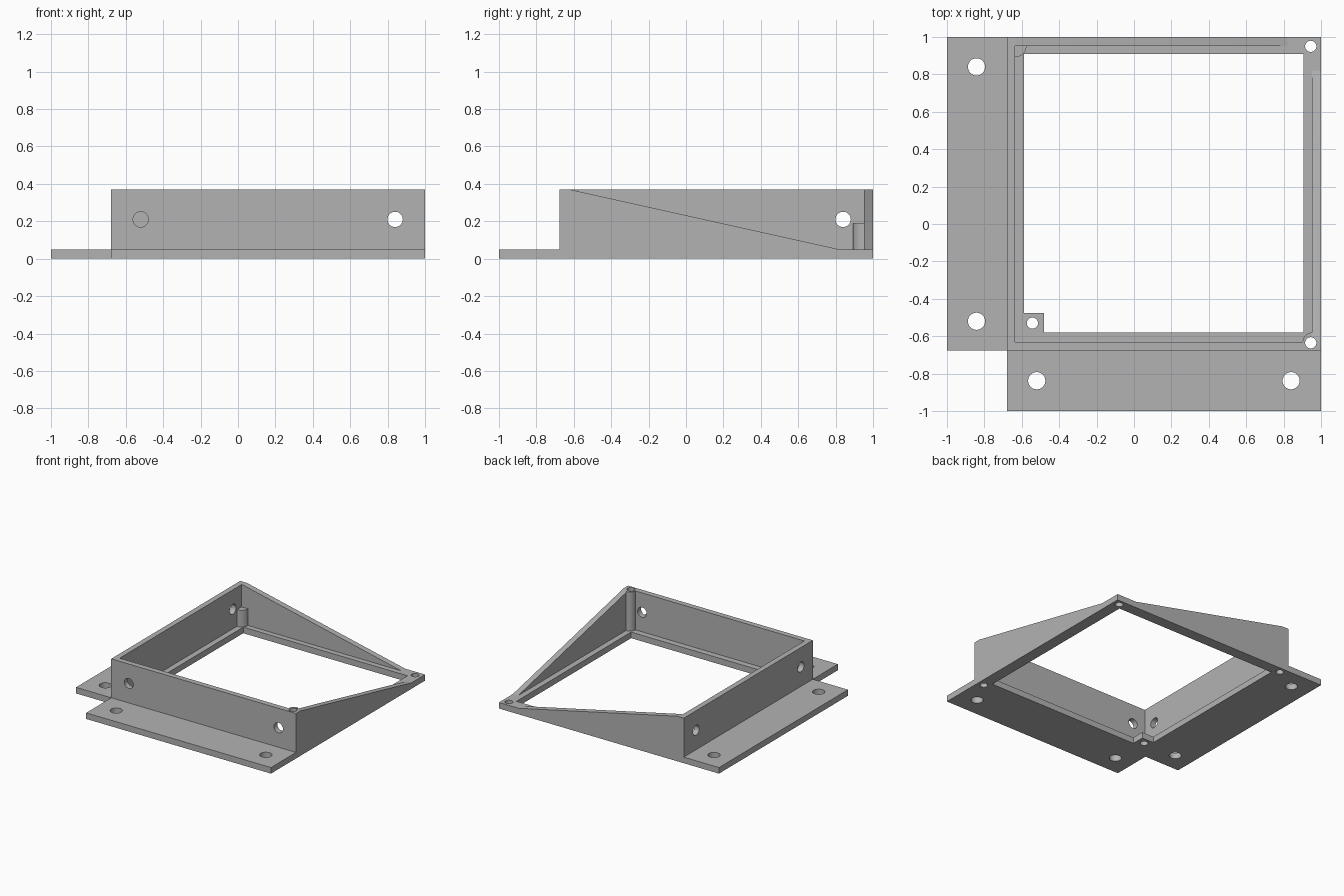
import bpy
import bmesh
import math
from mathutils import Vector

if "Cube" in bpy.data.objects:
    bpy.data.objects.remove(bpy.data.objects["Cube"], do_unlink=True)

# One plain grey for the whole bracket
grey = bpy.data.materials.new("plain grey")
grey.use_nodes = True
grey.diffuse_color = (0.45, 0.45, 0.45, 1)
grey.node_tree.nodes["Principled BSDF"].inputs["Base Color"].default_value = grey.diffuse_color

# Main dimensions
BASE, TOP, POST_TOP = 0.05, 0.37, 0.187
LEFT, FRONT, EDGE = -0.68, -0.675, 1.0
IN_LEFT, IN_FRONT, IN_EDGE = -0.635, -0.63, 0.952

# Maps (u, v, depth) to world for each extrusion direction
PLACE = {
    "x": lambda u, v, d: Vector((d, u, v)),
    "y": lambda u, v, d: Vector((u, d, v)),
    "z": lambda u, v, d: Vector((u, v, d)),
}


def add_prism(bm, profile, axis, start, end):
    place = PLACE[axis]
    low = [bm.verts.new(place(u, v, start)) for u, v in profile]
    high = [bm.verts.new(place(u, v, end)) for u, v in profile]
    faces = [bm.faces.new(low), bm.faces.new(high)]
    for i in range(len(low)):
        j = (i + 1) % len(low)
        faces.append(bm.faces.new((low[i], low[j], high[j], high[i])))
    bmesh.ops.recalc_face_normals(bm, faces=faces)


def finish(name, bm):
    mesh = bpy.data.meshes.new(name)
    bm.to_mesh(mesh)
    bm.free()
    mesh.materials.append(grey)
    obj = bpy.data.objects.new(name, mesh)
    bpy.context.collection.objects.link(obj)
    return obj


def prism(name, profile, axis, start, end):
    bm = bmesh.new()
    add_prism(bm, profile, axis, start, end)
    return finish(name, bm)


def rect(u0, v0, u1, v1):
    return [(u0, v0), (u1, v0), (u1, v1), (u0, v1)]


def arc(u, v, radius, start=0, sweep=360, steps=32):
    count = steps if sweep == 360 else steps + 1
    angles = [math.radians(start + sweep * i / steps) for i in range(count)]
    return [(u + radius * math.cos(a), v + radius * math.sin(a)) for a in angles]


# Base plate with two mounting flanges
base = prism("base_plate", [(-1, FRONT), (LEFT, FRONT), (LEFT, -1), (EDGE, -1),
                            (EDGE, EDGE), (-1, EDGE)], "z", 0, BASE)

# Two full height walls and two sloping walls
front_wall = prism("front_wall", rect(LEFT, BASE, EDGE, TOP), "y", FRONT, IN_FRONT)
side_wall = prism("right_wall", rect(IN_FRONT, BASE, EDGE, TOP), "x", LEFT, IN_LEFT)


def slope(start):
    return [(start, BASE), (0.82, BASE), (-0.62, TOP), (start, TOP)]


back_slope = prism("sloping_back_wall", slope(IN_LEFT), "y", IN_EDGE, EDGE)
side_slope = prism("sloping_left_wall", slope(IN_FRONT), "x", IN_EDGE, EDGE)

# Quarter round screw posts in two inner corners
tall_post = prism("tall_corner_post", [(IN_EDGE, IN_FRONT)]
                  + arc(IN_EDGE, IN_FRONT, 0.05, 90, 90, 12), "z", BASE, TOP)
short_post = prism("short_corner_post", [(IN_LEFT, IN_EDGE)]
                   + arc(IN_LEFT, IN_EDGE, 0.06, 270, 90, 12), "z", BASE, POST_TOP)

# Window cutter, stepped around the screw tab
window = prism("window_cutter", [(-0.48, -0.58), (0.905, -0.58), (0.905, 0.908),
                                 (-0.588, 0.908), (-0.588, -0.475), (-0.48, -0.475)],
               "z", -0.1, 0.2)

# Hole cutters: flange bolts, wall bolts and corner screws
bm = bmesh.new()
for along in (-0.52, 0.84):
    add_prism(bm, arc(-0.842, along, 0.046), "z", -0.1, 0.1)
    add_prism(bm, arc(along, -0.838, 0.046), "z", -0.1, 0.1)
    add_prism(bm, arc(along, 0.21, 0.041), "x", LEFT - 0.03, IN_LEFT + 0.02)
    add_prism(bm, arc(along, 0.21, 0.041), "y", FRONT - 0.03, IN_FRONT + 0.02)
for x, y, top in ((0.945, -0.635, 0.5), (0.945, 0.95, 0.5),
                  (-0.543, -0.53, 0.1), (-0.635, 0.95, 0.16)):
    add_prism(bm, arc(x, y, 0.03), "z", -0.1, top)
holes = finish("hole_cutter", bm)


def cut(obj, cutter):
    mod = obj.modifiers.new("cut", "BOOLEAN")
    mod.operation = "DIFFERENCE"
    mod.solver = "EXACT"
    mod.object = cutter
    bpy.context.view_layer.objects.active = obj
    bpy.ops.object.modifier_apply(modifier=mod.name)


cut(base, window)
for part in (base, front_wall, side_wall, back_slope, side_slope, tall_post, short_post):
    cut(part, holes)
    bpy.ops.object.select_all(action="DESELECT")
    part.select_set(True)
    bpy.context.view_layer.objects.active = part
    bpy.ops.object.shade_smooth_by_angle(angle=math.radians(30))

for cutter in (window, holes):
    bpy.data.objects.remove(cutter, do_unlink=True)
